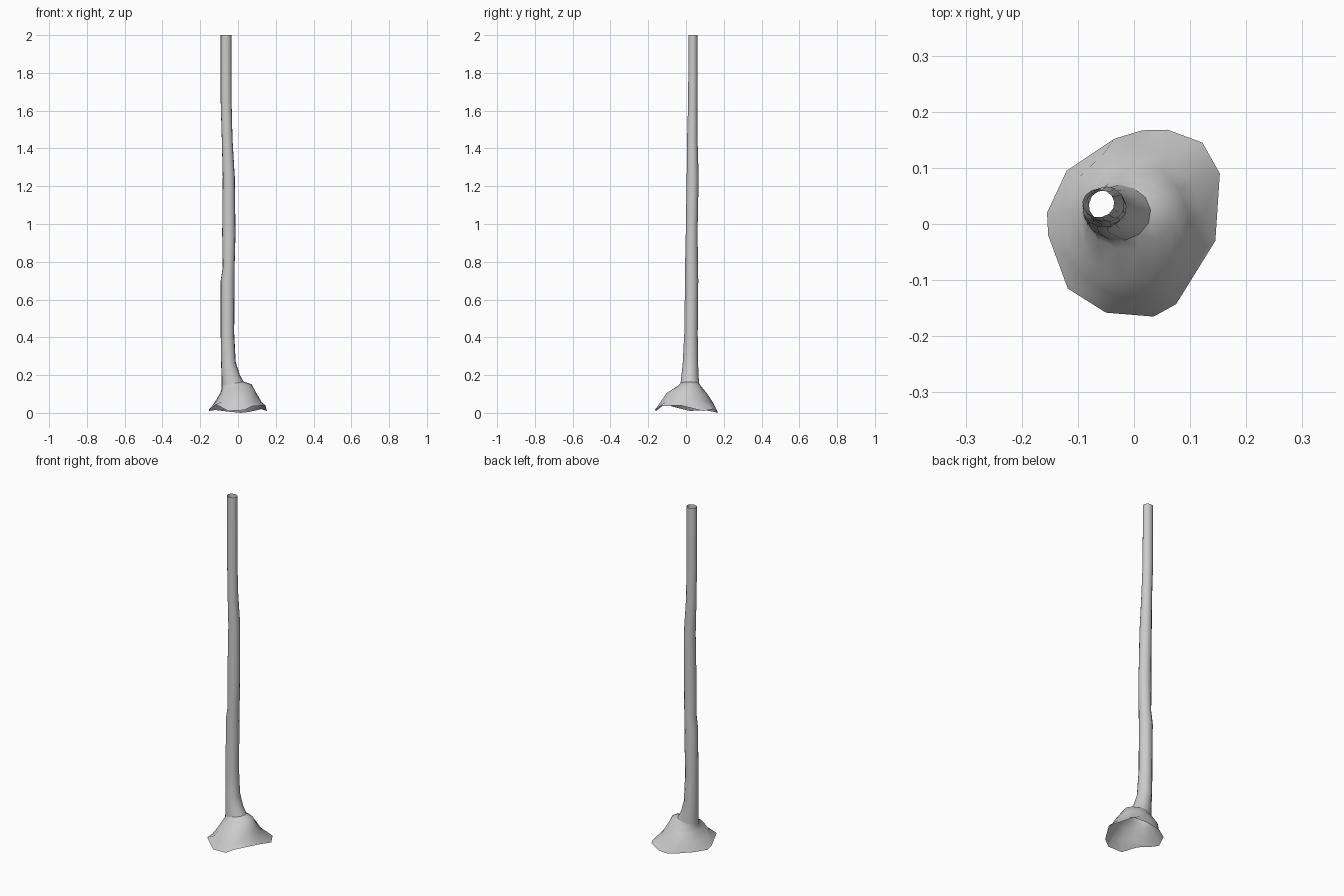
import bpy, bmesh, math

# Irregular outline of the mound's open foot (x, y, z), clockwise from the left
RIM = [(-.155, .02, .01), (-.12, .095, .015), (-.035, .152, .005), (.015, .167, .0),
       (.06, .168, .005), (.122, .145, .02), (.153, .09, .01), (.145, -.03, .04),
       (.075, -.143, .035), (.035, -.165, .015), (-.05, -.158, .01),
       (-.118, -.115, .045), (-.153, -.02, .02)]
N = len(RIM)


def ring(z, x0, x1, y0, y1, dz=0):
    """Oval ring filling the given x and y range; dz tips its right side up."""
    pts = []
    for i in range(N):
        a = math.radians(172) - 2 * math.pi * i / N
        pts.append(((x0 + x1) / 2 + math.cos(a) * (x1 - x0) / 2,
                    (y0 + y1) / 2 + math.sin(a) * (y1 - y0) / 2,
                    z + dz * math.cos(a)))
    return pts


def loft(name, rings):
    bm = bmesh.new()
    loops = [[bm.verts.new(p) for p in r] for r in rings]
    for a, b in zip(loops, loops[1:]):
        for i in range(N):
            j = (i + 1) % N
            bm.faces.new((a[j], a[i], b[i], b[j]))
    me = bpy.data.meshes.new(name)
    bm.to_mesh(me)
    bm.free()
    me.shade_smooth()
    ob = bpy.data.objects.new(name, me)
    bpy.context.collection.objects.link(ob)
    return ob


# Shared collar where the pole grows out of the mound
collar = ring(.155, -.087, .03, -.03, .07, .01)

# Hollow mound, open underneath
loft("mound", [RIM,
               ring(.06, -.122, .124, -.137, .14),
               ring(.105, -.095, .098, -.105, .11),
               ring(.14, -.088, .072, -.045, .08, .012),
               collar])

# Slightly crooked hollow pole, open at the top
POLE = [(.2, -.088, .01, -.025, .066), (.27, -.09, -.012, -.018, .064),
        (.42, -.092, -.02, -.01, .062), (.7, -.092, -.018, -.006, .065),
        (.77, -.081, -.018, -.006, .064), (.95, -.084, -.013, -.002, .061),
        (1.25, -.081, -.017, .003, .067), (1.45, -.086, -.029, .005, .061),
        (1.65, -.092, -.034, .011, .061), (2.0, -.092, -.035, .012, .062)]
loft("pole", [collar] + [ring(*p) for p in POLE])
